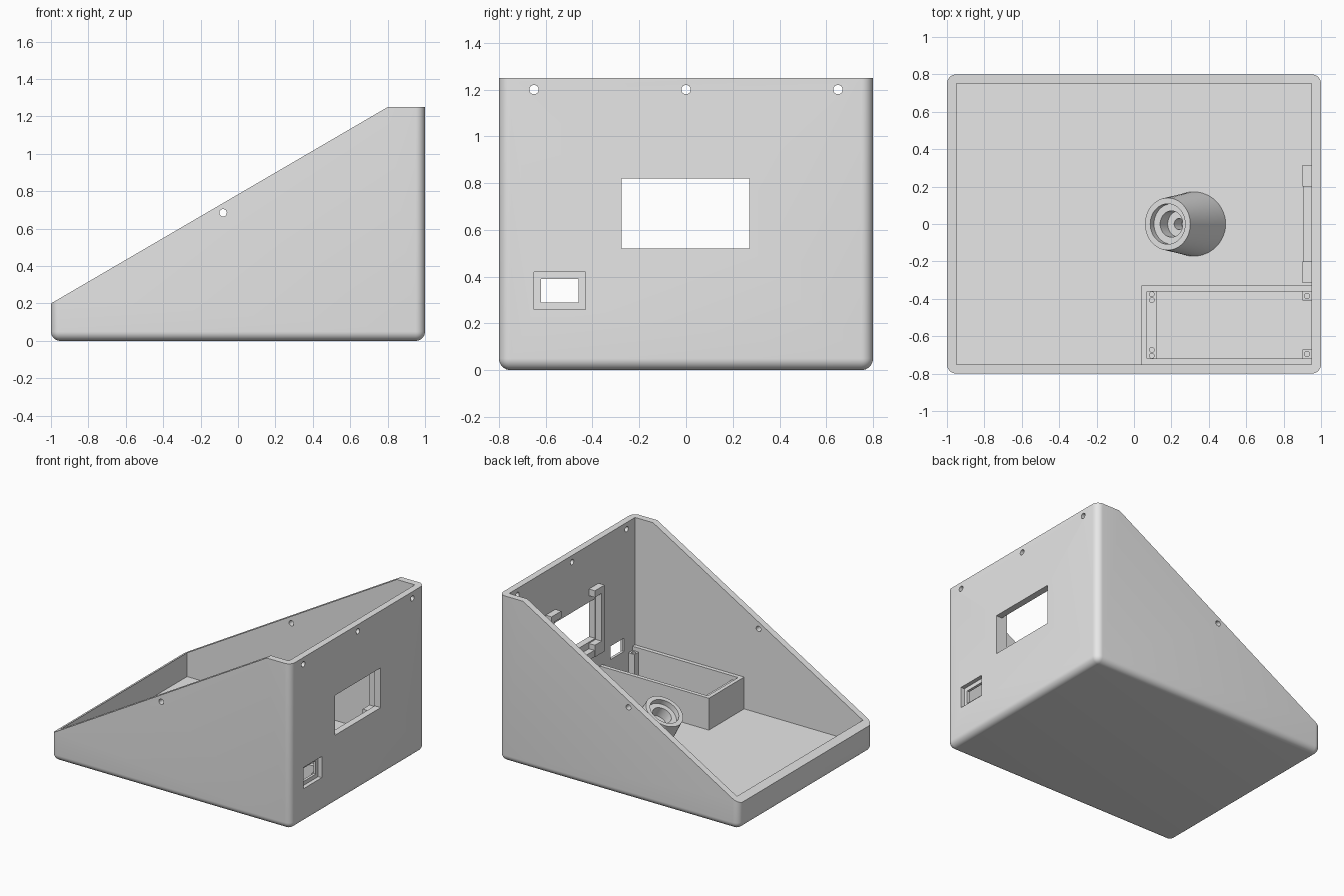
import bpy
import bmesh
import math
from mathutils import Vector

start = bpy.data.objects.get("Cube")
if start:
    bpy.data.objects.remove(start)

grey = bpy.data.materials.new("plain_grey")
grey.use_nodes = True
grey.diffuse_color = (0.8, 0.8, 0.8, 1)
grey.node_tree.nodes["Principled BSDF"].inputs["Base Color"].default_value = (0.8, 0.8, 0.8, 1)

WALL = 0.05
SLOPE = math.atan2(1.05, 1.8)


def finish(name, bm):
    bmesh.ops.recalc_face_normals(bm, faces=bm.faces)
    mesh = bpy.data.meshes.new(name)
    bm.to_mesh(mesh)
    bm.free()
    mesh.materials.append(grey)
    mesh.shade_smooth()
    mesh.set_sharp_from_angle(angle=math.radians(30))
    obj = bpy.data.objects.new(name, mesh)
    bpy.context.collection.objects.link(obj)
    return obj


def box_mesh(x, y, z):
    bm = bmesh.new()
    bmesh.ops.create_cube(bm, size=1)
    for v in bm.verts:
        v.co = [r[0] if c < 0 else r[1] for c, r in zip(v.co, (x, y, z))]
    return bm


def box(name, x, y, z):
    return finish(name, box_mesh(x, y, z))


def rod(centre, axis, radius, length):
    bm = bmesh.new()
    bmesh.ops.create_cone(bm, cap_ends=True, segments=24, radius1=radius,
                          radius2=radius, depth=length)
    turn = Vector((0, 0, 1)).rotation_difference(Vector(axis))
    for v in bm.verts:
        v.co = turn @ v.co + Vector(centre)
    return finish("hole_cutter", bm)


def cut(obj, cutters):
    """Subtract the cutters, bake the result and discard the cutters."""
    for c in cutters:
        c.hide_render = True
        mod = obj.modifiers.new("cut", "BOOLEAN")
        mod.operation = "DIFFERENCE"
        mod.solver = "EXACT"
        mod.object = c
    bpy.context.view_layer.update()
    graph = bpy.context.evaluated_depsgraph_get()
    mesh = bpy.data.meshes.new_from_object(obj.evaluated_get(graph))
    obj.modifiers.clear()
    obj.data = mesh
    mesh.shade_smooth()
    mesh.set_sharp_from_angle(angle=math.radians(30))
    for c in cutters:
        bpy.data.objects.remove(c)


# Case: block with rounded uprights and underside
bm = box_mesh((-1, 1), (-0.8, 0.8), (0, 1.25))
edges = [e for e in bm.edges if min(v.co.z for v in e.verts) < 0.5]
bmesh.ops.bevel(bm, geom=edges, offset=WALL, segments=8, profile=0.5, affect="EDGES")
case = finish("case", bm)

# Sloped top is removed by a wedge
bm = bmesh.new()
rise = math.tan(SLOPE)
low, high = -1.2, 1.1
zl, zh = 1.25 + (low - 0.8) * rise, 1.25 + (high - 0.8) * rise
profile = [(low, zl), (high, zh), (low, zh)]
near = [bm.verts.new((x, -1, z)) for x, z in profile]
face = bm.faces.new(near)
ext = bmesh.ops.extrude_face_region(bm, geom=[face])
for v in ext["geom"]:
    if isinstance(v, bmesh.types.BMVert):
        v.co.y = 1
wedge = finish("wedge_cutter", bm)

# Hollow inside, display window, recessed socket opening and screw holes
cutters = [
    wedge,
    box("hollow_cutter", (-0.95, 0.95), (-0.75, 0.75), (WALL, 2)),
    box("window_cutter", (0.9, 1.1), (-0.275, 0.272), (0.52, 0.82)),
    box("recess_cutter", (0.97, 1.1), (-0.65, -0.43), (0.26, 0.42)),
    box("socket_cutter", (0.9, 1.1), (-0.62, -0.46), (0.29, 0.39)),
]
for y in (-0.65, 0, 0.65):
    cutters.append(rod((1, y, 1.2), (1, 0, 0), 0.02, 0.3))
    cutters.append(rod((-1, y, 0.13), (1, 0, 0), 0.02, 0.3))
for y in (-0.8, 0.8):
    cutters.append(rod((-0.08, y, 0.685), (0, 1, 0), 0.02, 0.3))
cut(case, cutters)

# Tray walls in the corner
tray = box("tray", (0.04, 0.95), (-0.75, -0.33), (WALL, 0.29))
cut(tray, [box("tray_cutter", (0.07, 1), (-0.72, -0.36), (0, 0.5))])

# Ledge and posts in the tray, with screw holes
TOP = 0.26
ledge = box("tray_ledge", (0.07, 0.12), (-0.72, -0.36), (WALL, TOP))
cut(ledge, [rod((0.095, y, TOP), (0, 0, 1), 0.013, 0.16)
            for y in (-0.375, -0.407, -0.673, -0.705)])
for side, y in (("back", -0.41), ("front", -0.72)):
    post = box("tray_post_" + side, (0.9, 0.95), (y, y + 0.05), (WALL, TOP))
    cut(post, [rod((0.925, y + 0.025, TOP), (0, 0, 1), 0.014, 0.16)])

# Window brackets: upright with a hook at top and bottom on each side
for name, s in (("back", 1), ("front", -1)):
    def span(a, b):
        return tuple(sorted((s * a, s * b)))
    box("bracket_upright_" + name, (0.9, 0.95), span(0.28, 0.315), (0.42, 0.92))
    box("bracket_top_" + name, (0.9, 0.95), span(0.2, 0.315), (0.87, 0.92))
    foot = box("bracket_foot_" + name, (0.9, 0.95), span(0.2, 0.315), (0.42, 0.51))
    cut(foot, [rod((0.9, s * 0.24, 0.465), (1, 0, 0), 0.015, 0.06)])
box("bracket_rail", (0.905, 0.95), (-0.2, 0.2), (0.42, 0.47))

# Leaning holder: round foot on the floor, tilted mouth with stepped bore
bm = bmesh.new()
axis = Vector((-math.sin(SLOPE), 0, math.cos(SLOPE)))
across = Vector((math.cos(SLOPE), 0, math.sin(SLOPE)))
mouth = Vector((0.18, 0, 0.28))
SIDES = 48


def ring(centre, radius, u):
    pts = []
    for i in range(SIDES):
        a = math.tau * i / SIDES
        offset = u * math.cos(a) + Vector((0, math.sin(a), 0))
        pts.append(bm.verts.new(centre + radius * offset))
    return pts


rings = [ring(Vector((0.318, 0, WALL)), 0.172, Vector((1, 0, 0)))]
for radius, depth in ((0.14, 0), (0.108, 0), (0.108, 0.04), (0.07, 0.04),
                      (0.07, 0.12), (0.03, 0.12), (0.03, 0.2)):
    rings.append(ring(mouth - axis * depth, radius, across))
for a, b in zip(rings, rings[1:]):
    for i in range(SIDES):
        j = (i + 1) % SIDES
        bm.faces.new((a[i], a[j], b[j], b[i]))
bm.faces.new(rings[0])
bm.faces.new(rings[-1])
finish("leaning_holder", bm)
